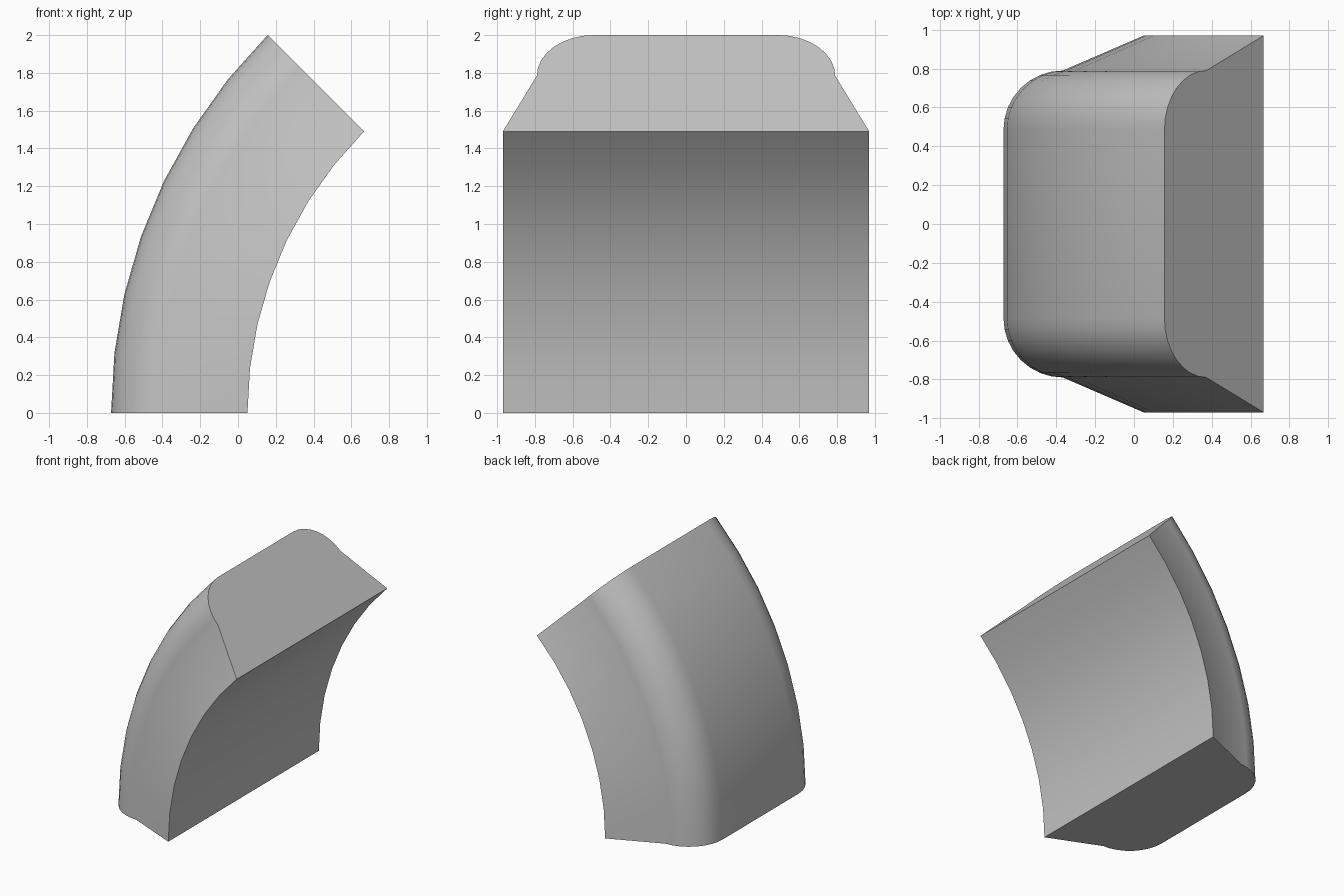
import bpy
import bmesh
from math import sin, cos, pi, radians

default_cube = bpy.data.objects.get("Cube")
if default_cube:
    bpy.data.objects.remove(default_cube, do_unlink=True)

# Plain grey material
grey = bpy.data.materials.new("plain_grey")
grey.use_nodes = True
colour = (0.55, 0.55, 0.55, 1)
grey.diffuse_color = colour
grey.node_tree.nodes["Principled BSDF"].inputs["Base Color"].default_value = colour

INNER_X, OUTER_X = 0.05, -0.672   # base edges of the section
HALF_WIDTH = 0.97
CORNER = 0.305                    # radius of the rounded outer corners
CORNER_Y = 0.485                  # centre of each rounded corner
CORNER_STEPS = 8
PIVOT_X = 2.157                   # axis of the bend
BEND_STEPS = 7

# Half section: flared inner corner, then a rounded outer corner
half = [(INNER_X, HALF_WIDTH)]
for i in range(CORNER_STEPS + 1):
    a = pi / 2 * i / CORNER_STEPS
    half.append((OUTER_X + CORNER - CORNER * sin(a), CORNER_Y + CORNER * cos(a)))
section = half + [(x, -y) for x, y in reversed(half)]

# Sweep the section through an eighth of a turn and cap both ends
bm = bmesh.new()
verts = [bm.verts.new((x, y, 0)) for x, y in section]
edges = [bm.edges.new((verts[i - 1], verts[i])) for i in range(len(verts))]
bmesh.ops.spin(bm, geom=verts + edges, cent=(PIVOT_X, 0, 0), axis=(0, 1, 0),
               angle=radians(45), steps=BEND_STEPS)
bmesh.ops.holes_fill(bm, edges=[e for e in bm.edges if e.is_boundary], sides=0)
bmesh.ops.recalc_face_normals(bm, faces=bm.faces[:])

mesh = bpy.data.meshes.new("curved_block")
bm.to_mesh(mesh)
bm.free()
mesh.materials.append(grey)
block = bpy.data.objects.new("curved_block", mesh)
bpy.context.collection.objects.link(block)

# Smooth the bend and the rounded corners, keep the cap edges sharp
bpy.ops.object.select_all(action="DESELECT")
block.select_set(True)
bpy.context.view_layer.objects.active = block
bpy.ops.object.shade_smooth_by_angle(angle=radians(30))
